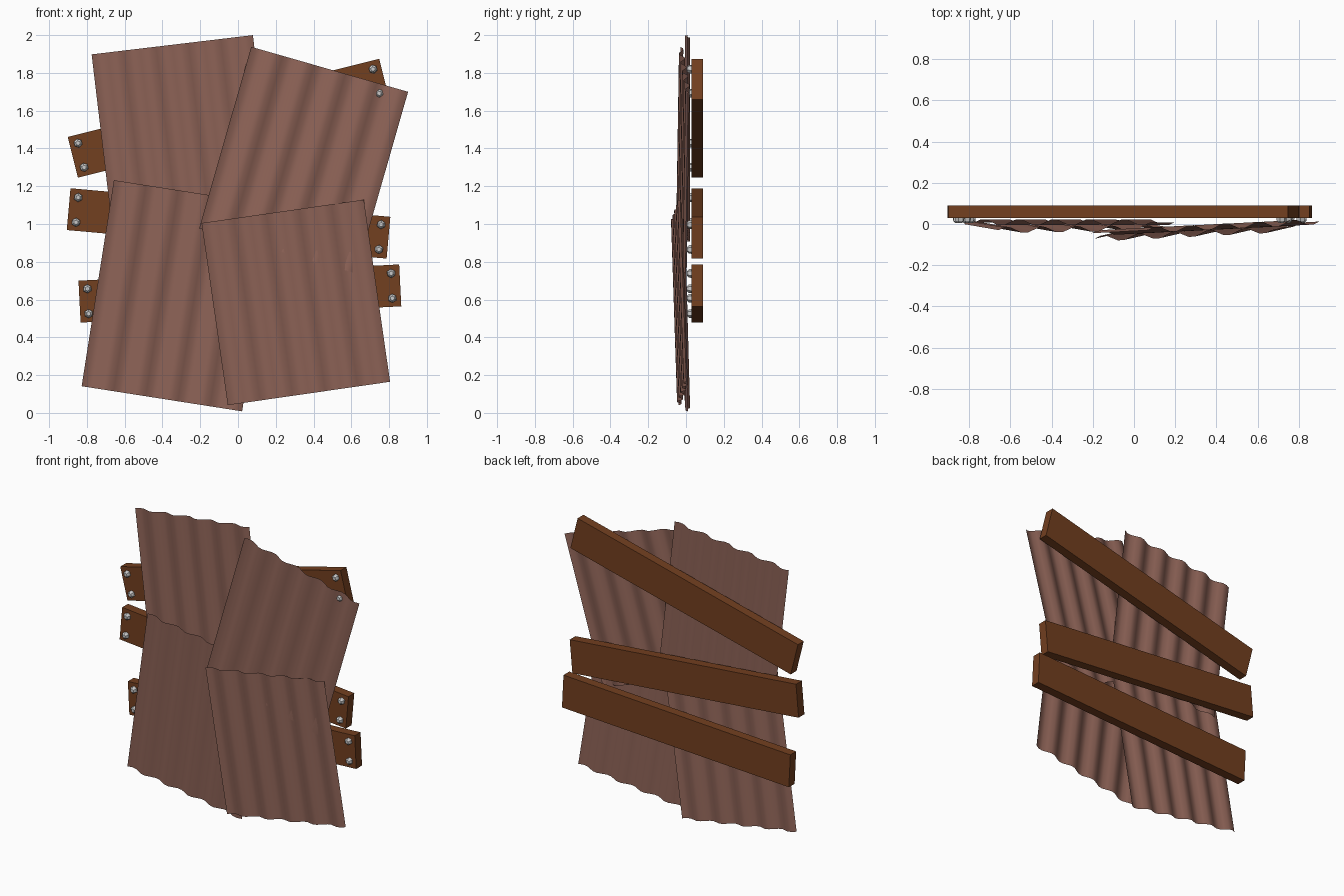
import bpy, bmesh, math
from mathutils import Vector, Matrix

if "Cube" in bpy.data.objects:
    bpy.data.objects.remove(bpy.data.objects["Cube"])


def material(name, rgb):
    m = bpy.data.materials.new(name)
    m.diffuse_color = (*rgb, 1)
    m.use_nodes = True
    m.node_tree.nodes["Principled BSDF"].inputs["Base Color"].default_value = m.diffuse_color
    return m


WOOD = material("wood", (0.17, 0.05, 0.014))
RUST = material("rusty_metal", (0.27, 0.125, 0.095))


def finish(bm, name, mat=None, smooth=False):
    me = bpy.data.meshes.new(name)
    bm.to_mesh(me)
    bm.free()
    for p in me.polygons:
        p.use_smooth = smooth
    if mat:
        me.materials.append(mat)
    ob = bpy.data.objects.new(name, me)
    bpy.context.collection.objects.link(ob)
    return ob


# Corrugated sheet: top-left corner (x, z), tilt, size, depth at three corners
def sheet(name, x, z, deg, width, length, y_tl, y_tr, y_bl, waves=5, per=6, amp=0.015):
    a = math.radians(deg)
    tl = Vector((x, y_tl, z))
    across = Vector((math.cos(a) * width, y_tr - y_tl, math.sin(a) * width))
    down = Vector((math.sin(a) * length, y_bl - y_tl, -math.cos(a) * length))
    bm = bmesh.new()
    n, prev = waves * per, None
    for i in range(n + 1):
        off = Vector((0, amp * math.sin(2 * math.pi * i / per), 0))
        top = tl + across * (i / n) + off
        cur = (bm.verts.new(top), bm.verts.new(top + down))
        if prev:
            bm.faces.new((prev[0], prev[1], cur[1], cur[0]))
        prev = cur
    finish(bm, name, RUST, True)


sheet("sheet_top_left", -0.775, 1.898, 6.8, 0.86, 1.00, 0.008, 0.008, 0.008)
sheet("sheet_top_right", 0.07, 1.938, -16.0, 0.864, 1.00, -0.03, 0.012, -0.045)
sheet("sheet_bottom_left", -0.657, 1.232, -8.9, 0.86, 1.104, -0.03, -0.02, 0.0)
sheet("sheet_bottom_right", -0.193, 1.005, 8.2, 0.868, 0.974, -0.072, -0.03, -0.04)


# Planks behind the sheets, with two bolts at each end
def plank(name, x, z, deg, length=1.70, height=0.222):
    place = Matrix.Translation((x, 0, z)) @ Matrix.Rotation(-math.radians(deg), 4, 'Y')
    bm = bmesh.new()
    bmesh.ops.create_cube(bm, size=1, matrix=place @ Matrix.Translation((0, 0.06, 0))
                          @ Matrix.Diagonal((length, 0.062, height, 1)))
    finish(bm, name, WOOD)
    bm = bmesh.new()
    for sx in (-0.805, 0.805):
        for sz in (-0.066, 0.066):
            spot = place @ Matrix.Translation((sx, 0, sz)) @ Matrix.Rotation(math.pi / 2, 4, 'X')
            for r1, r2, y, h in ((0.024, 0.022, 0.023, 0.016), (0.022, 0.012, 0.01, 0.01)):
                bmesh.ops.create_cone(bm, cap_ends=True, segments=6, radius1=r1, radius2=r2,
                                      depth=h, matrix=spot @ Matrix.Translation((0, 0, -y)))
    finish(bm, name + "_bolts")


plank("plank_top", -0.05, 1.56, 14.1)
plank("plank_middle", -0.05, 1.003, -5.1)
plank("plank_bottom", 0.01, 0.632, 2.9)
